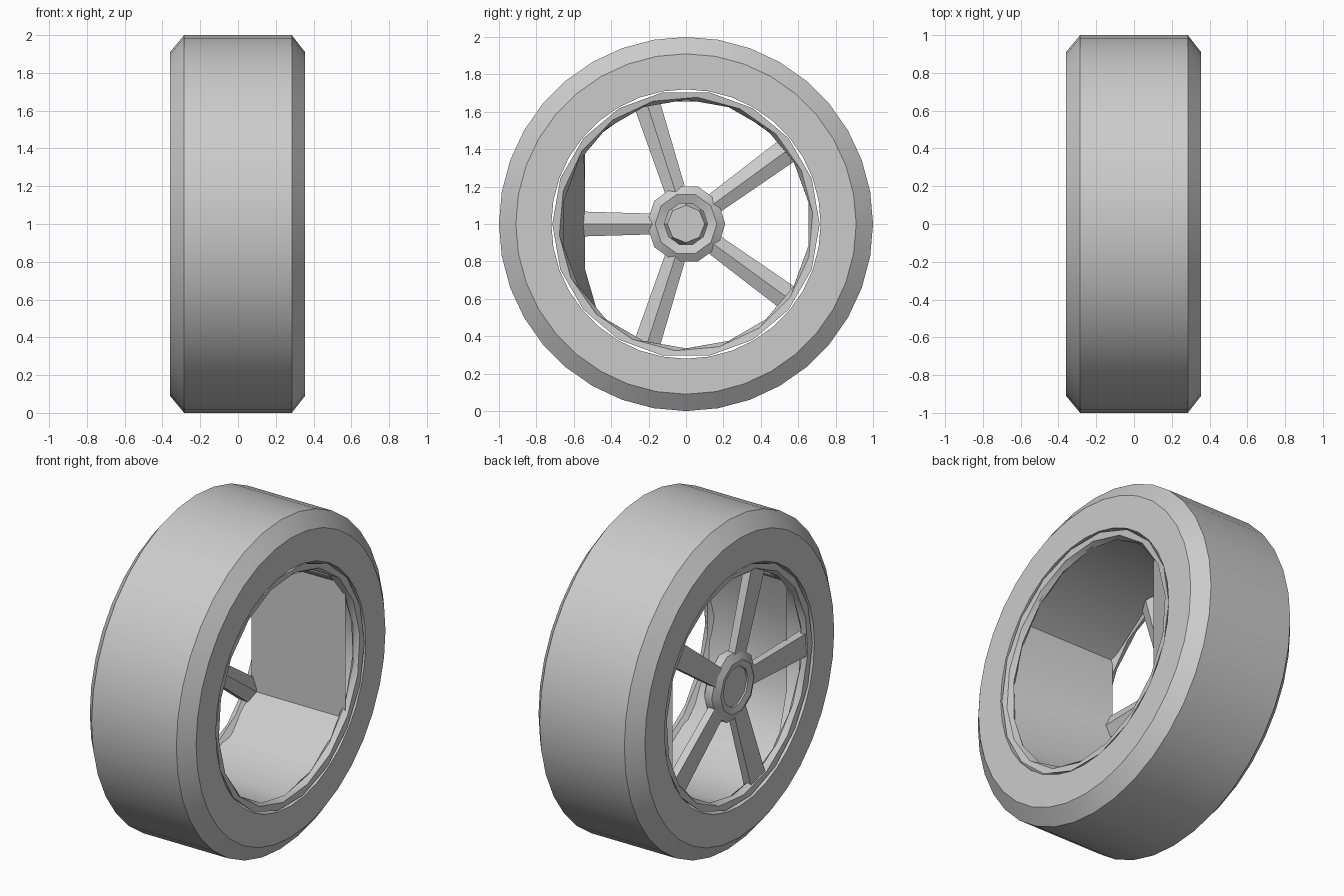
import bpy, bmesh
from math import sin, cos, radians, pi

if "Cube" in bpy.data.objects:
    bpy.data.objects.remove(bpy.data.objects["Cube"])


def make_object(name, bm, smooth=None):
    bmesh.ops.recalc_face_normals(bm, faces=bm.faces)
    me = bpy.data.meshes.new(name)
    bm.to_mesh(me)
    bm.free()
    ob = bpy.data.objects.new(name, me)
    bpy.context.collection.objects.link(ob)
    if smooth:
        bpy.ops.object.select_all(action='DESELECT')
        ob.select_set(True)
        bpy.context.view_layer.objects.active = ob
        bpy.ops.object.shade_smooth_by_angle(angle=radians(smooth))
    return ob


def polar(x, r, a):
    return (x, r * cos(a), 1 + r * sin(a))


def lathe(name, profile, n, smooth=None, closed=True, twist=0.0, start=0.0):
    """Turn an (x, radius) profile round the wheel axis."""
    bm = bmesh.new()
    rings = [[bm.verts.new(polar(x, r, start + 2 * pi * (i + twist * j) / n))
              for i in range(n)] for j, (x, r) in enumerate(profile)]
    m = len(rings)
    for j in range(m if closed else m - 1):
        a, b = rings[j], rings[(j + 1) % m]
        for i in range(n):
            k = (i + 1) % n
            bm.faces.new((a[i], a[k], b[k], b[i]))
    return make_object(name, bm, smooth)


# Tyre: chamfered band with flat side walls
lathe("tyre", [(-0.36, 0.72), (-0.36, 0.91), (-0.285, 1.0),
               (0.285, 1.0), (0.355, 0.91), (0.355, 0.72)], 36, 30)

# Rim lips: coarse rolled rings at both mouths
for side, name in ((-1, "outer_rim_lip"), (1, "inner_rim_lip")):
    lathe(name, [(side * 0.35, 0.715), (side * 0.345, 0.68),
                 (side * 0.315, 0.665), (side * 0.29, 0.695)],
          18, 40, twist=0.25)

# Barrel: few wide panels, with the left one drawn in at the outer mouth
angles = [-36, 36, 72, 108, 142, 160, 180, 204, 228, 254, 275, 300]
bm = bmesh.new()
near, far = [], []
for a in angles:
    t = radians(a)
    r_far = 0.69
    if 140 < a < 205:
        r_far = 0.54 / abs(cos(t))
    near.append(bm.verts.new(polar(0.33, 0.695, t)))
    far.append(bm.verts.new(polar(-0.30, min(r_far, 0.69), t)))
for i in range(len(angles)):
    k = (i + 1) % len(angles)
    bm.faces.new((near[i], near[k], far[k], far[i]))
make_object("rim_barrel", bm, 40)

# Five spokes: tapered bars with a ridge at the back
for s in range(5):
    t = radians(180 + 72 * s)
    bm = bmesh.new()
    sections = []
    for r, w, xf, xb in ((0.16, 0.055, -0.325, -0.25), (0.68, 0.07, -0.34, -0.26)):
        pts = [(xf, -w), (xf, w), (xb + 0.03, w), (xb, 0), (xb + 0.03, -w)]
        pts = [(xf, -w), (xf, w), (xb - 0.03, w), (xb, 0), (xb - 0.03, -w)]
        sections.append([bm.verts.new((x, r * cos(t) - o * sin(t),
                                       1 + r * sin(t) + o * cos(t))) for x, o in pts])
    a, b = sections
    for i in range(5):
        k = (i + 1) % 5
        bm.faces.new((a[i], a[k], b[k], b[i]))
    bm.faces.new(a)
    bm.faces.new(b)
    make_object("spoke", bm)

# Hub: rounded octagonal collar
lathe("hub_collar", [(-0.335, 0.12), (-0.345, 0.16), (-0.32, 0.21),
                     (-0.27, 0.21), (-0.24, 0.165), (-0.26, 0.115)], 10, 40)

# Hub cap: recessed disc closing the middle
bm = bmesh.new()
bmesh.ops.create_cone(bm, cap_ends=True, segments=8, radius1=0.125, radius2=0.10, depth=0.05)
for v in bm.verts:
    x, y, z = v.co
    v.co = (z - 0.30, x, y + 1)
make_object("hub_cap", bm)
